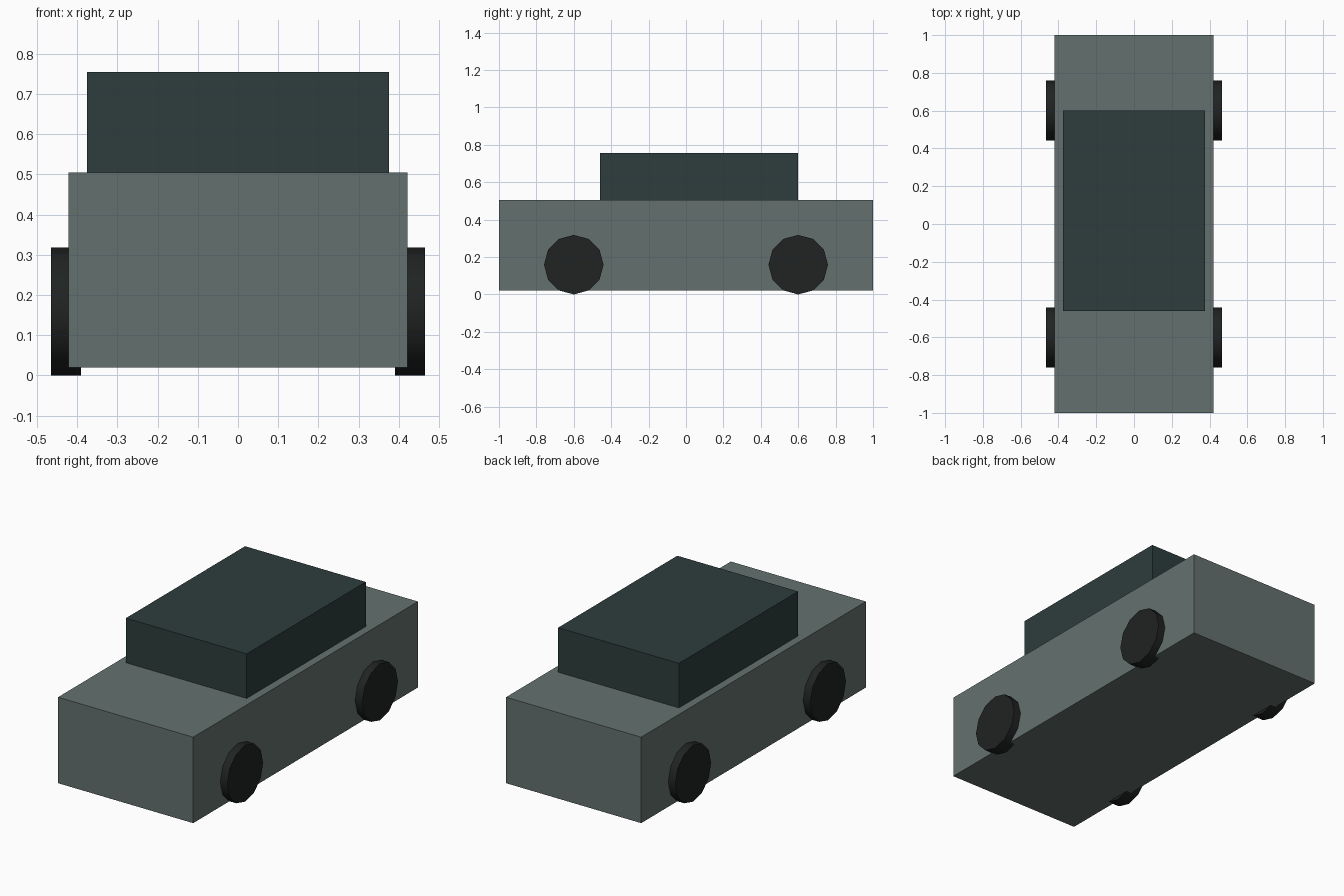
import bpy
import math

if "Cube" in bpy.data.objects:
    bpy.data.objects.remove(bpy.data.objects["Cube"])


def material(name, color):
    mat = bpy.data.materials.new(name)
    mat.diffuse_color = (*color, 1.0)
    mat.use_nodes = True
    mat.node_tree.nodes["Principled BSDF"].inputs["Base Color"].default_value = mat.diffuse_color
    return mat


def box(name, low, high, mat):
    center = [(a + b) / 2 for a, b in zip(low, high)]
    size = [b - a for a, b in zip(low, high)]
    bpy.ops.mesh.primitive_cube_add(size=1, location=center)
    obj = bpy.context.object
    obj.name = name
    obj.scale = size
    bpy.ops.object.transform_apply(location=False, rotation=False, scale=True)
    obj.data.materials.append(mat)


def wheel(name, x, y, mat):
    bpy.ops.mesh.primitive_cylinder_add(
        vertices=12, radius=0.159, depth=0.075,
        location=(x, y, 0.159), rotation=(0, math.pi / 2, 0))
    obj = bpy.context.object
    obj.name = name
    obj.data.materials.append(mat)
    # Rounded tread, crisp flat hub faces
    bpy.ops.object.shade_smooth_by_angle(angle=math.radians(40))


paint = material("grey_green_paint", (0.127, 0.165, 0.156))
dark = material("dark_green", (0.026, 0.047, 0.045))
rubber = material("black_rubber", (0.014, 0.017, 0.016))

# Car body and cabin
box("body", (-0.421, -1.0, 0.02), (0.421, 1.0, 0.504), paint)
box("cabin", (-0.376, -0.46, 0.504), (0.376, 0.6, 0.755), dark)

# Four wheels, partly sunk into the body sides
for side, x in (("left", -0.4275), ("right", 0.4275)):
    for end, y in (("front", -0.6), ("back", 0.6)):
        wheel(f"{end}_{side}_wheel", x, y, rubber)
